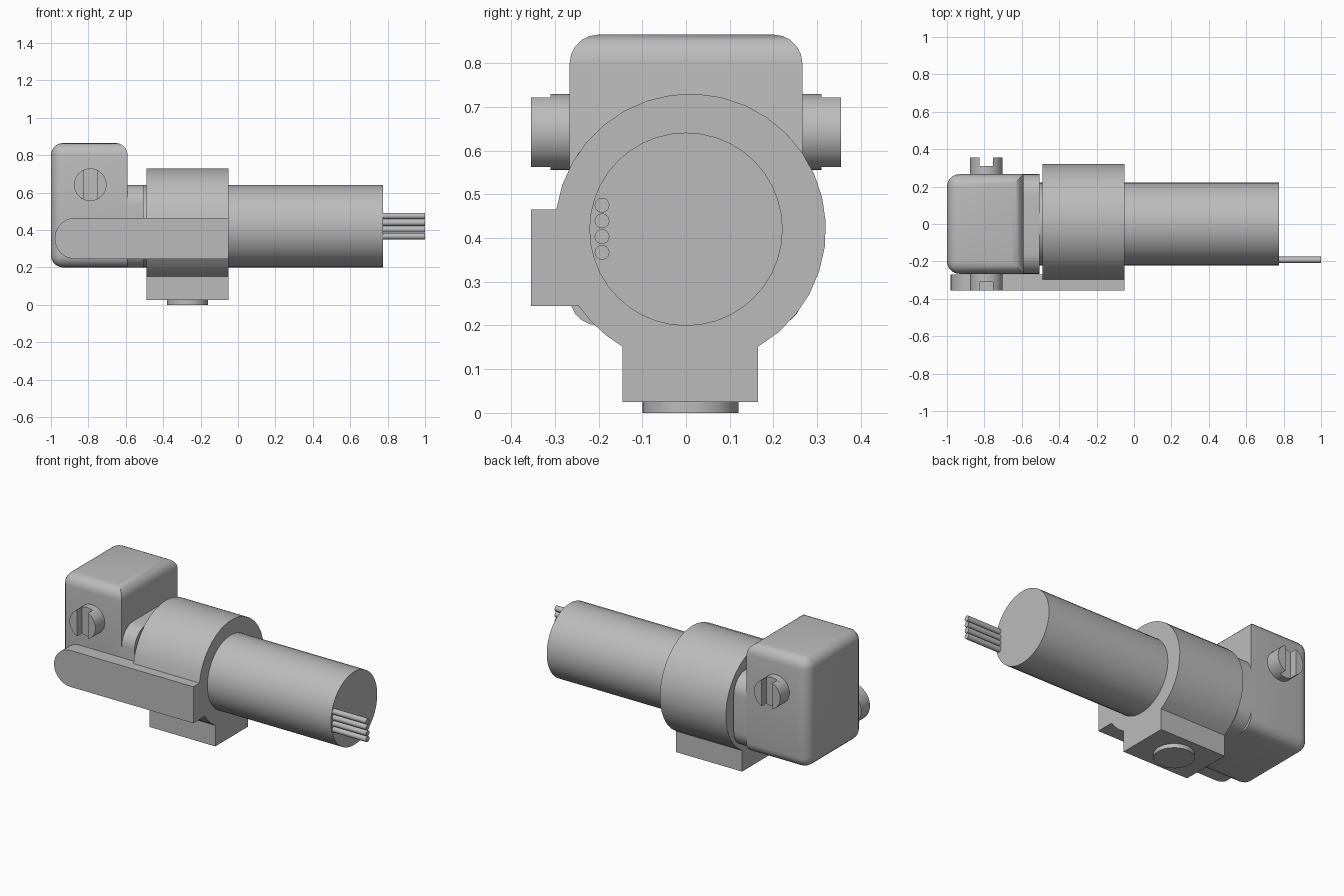
import bpy, bmesh
from math import sin, cos, radians, acos, degrees

cube = bpy.data.objects.get("Cube")
if cube:
    bpy.data.objects.remove(cube, do_unlink=True)

grey = bpy.data.materials.new("plain_grey")
grey.use_nodes = True
grey.diffuse_color = (0.5, 0.5, 0.5, 1)
grey.node_tree.nodes["Principled BSDF"].inputs["Base Color"].default_value = (0.5, 0.5, 0.5, 1)


def finish(name, bm):
    bmesh.ops.recalc_face_normals(bm, faces=bm.faces)
    mesh = bpy.data.meshes.new(name)
    bm.to_mesh(mesh)
    bm.free()
    obj = bpy.data.objects.new(name, mesh)
    bpy.context.collection.objects.link(obj)
    mesh.materials.append(grey)
    bpy.ops.object.select_all(action='DESELECT')
    obj.select_set(True)
    bpy.context.view_layer.objects.active = obj
    bpy.ops.object.shade_smooth_by_angle(angle=radians(32))
    return obj


def arc(cu, cv, r, start, end, steps):
    """Points on an arc, angles in degrees, both ends included."""
    angles = [radians(start + (end - start) * i / steps) for i in range(steps + 1)]
    return [(cu + r * cos(a), cv + r * sin(a)) for a in angles]


def circle(cu, cv, r, sides):
    return arc(cu, cv, r, 0, 360, sides)[:-1]


def prism(name, outline, axis, low, high):
    """Extrude an outline along an axis; the outline uses the other two axes in order."""
    place = {'x': lambda u, v, t: (t, u, v),
             'y': lambda u, v, t: (u, t, v),
             'z': lambda u, v, t: (u, v, t)}[axis]
    bm = bmesh.new()
    rings = [[bm.verts.new(place(u, v, t)) for u, v in outline] for t in (low, high)]
    bm.faces.new(rings[0])
    bm.faces.new(rings[1])
    n = len(outline)
    for i in range(n):
        j = (i + 1) % n
        bm.faces.new((rings[0][i], rings[0][j], rings[1][j], rings[1][i]))
    return finish(name, bm)


AXIS_Z = 0.42

# Motor body
prism("motor_body", circle(0, AXIS_Z, 0.221, 40), 'x', -0.6, 0.775)

# Clamp collar with foot block and side arm root, one cross-section
collar = arc(0.01, AXIS_Z, 0.31, -60, 171.6, 22)
collar += [(-0.355, 0.465), (-0.355, 0.245)]
collar += arc(0.01, AXIS_Z, 0.31, 214.4, 240, 3)
collar += [(-0.145, 0.025), (0.165, 0.025)]
prism("clamp_collar", collar, 'x', -0.49, -0.05)

# Side arm with rounded free end
arm = [(-0.49, 0.245), (-0.49, 0.465)] + arc(-0.87, 0.355, 0.11, 90, 270, 16)
prism("side_arm", arm, 'y', -0.355, -0.27)

# Button under the foot
prism("foot_button", circle(-0.27, 0.01, 0.11, 32), 'z', 0, 0.03)

# Gearbox housing, rounded everywhere but around the motor side
x0, x1, w, z0, z1 = -1.0, -0.59, 0.266, 0.2, 0.865
bm = bmesh.new()
bmesh.ops.create_cube(bm, size=1)
for v in bm.verts:
    v.co = (x1 if v.co.x > 0 else x0, w if v.co.y > 0 else -w, z1 if v.co.z > 0 else z0)
round_edges = [e for e in bm.edges
               if not all(v.co.x > -0.8 for v in e.verts)
               or all(v.co.z > 0.5 for v in e.verts)]
bmesh.ops.bevel(bm, geom=round_edges, offset=0.065, offset_type='OFFSET',
                segments=5, profile=0.5, affect='EDGES', clamp_overlap=True)
finish("gearbox_housing", bm)

# Flange between gearbox and motor, a rounded rectangle
r = 0.11
flange = []
for k, (sy, sz) in enumerate([(1, 1), (-1, 1), (-1, -1), (1, -1)]):
    flange += arc(sy * (w - r), AXIS_Z + sz * (0.221 - r), r, 90 * k, 90 * k + 90, 8)
prism("motor_flange", flange, 'x', -0.61, -0.505)

# Slotted screws on both sides: a disc and two cheeks
SX, SZ, SR, SLOT = -0.79, 0.642, 0.087, 0.036
half = degrees(acos(SLOT / SR))
for side, sign in (("right", -1), ("left", 1)):
    prism(f"screw_base_{side}", circle(SX, SZ, SR, 32), 'y', sign * 0.25, sign * 0.31)
    for i, turn in enumerate((0, 180)):
        prism(f"screw_cheek_{side}_{i + 1}", arc(SX, SZ, SR, turn - half, turn + half, 12),
              'y', sign * 0.31, sign * 0.355)

# Row of four wires
for i in range(4):
    prism(f"wire_{i + 1}", circle(-0.192, 0.367 + 0.036 * i, 0.017, 14), 'x', 0.76, 1.0)
